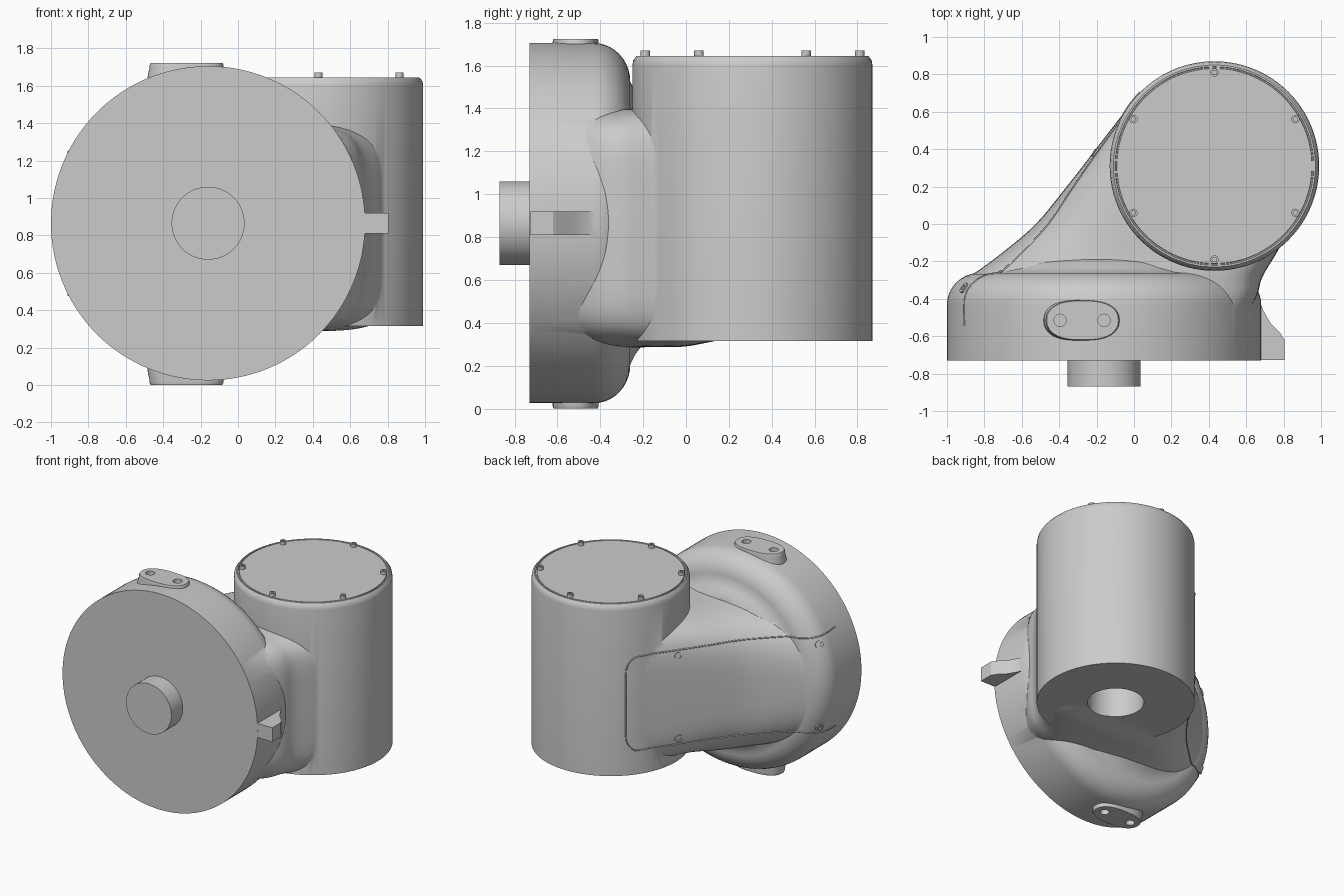
import bpy, bmesh
from math import sin, cos, pi, copysign
from mathutils import Vector, Matrix
from mathutils.bvhtree import BVHTree

if "Cube" in bpy.data.objects:
    bpy.data.objects.remove(bpy.data.objects["Cube"])

DX, DZ = -0.16, 0.865          # drum axis
CX, CY = 0.43, 0.31            # upright cylinder axis
FRONT = Matrix.Translation((DX, 0, DZ)) @ Matrix.Rotation(-pi / 2, 4, 'X')   # local z -> +y


def loft(name, rings, matrix=Matrix()):
    """Skin equal-length rings of points and cap both ends."""
    bm = bmesh.new()
    vs = [[bm.verts.new(matrix @ Vector(p)) for p in r] for r in rings]
    n = len(vs[0])
    for a, b in zip(vs, vs[1:]):
        for i in range(n):
            j = (i + 1) % n
            bm.faces.new((a[i], a[j], b[j], b[i]))
    bm.faces.new(vs[0][::-1])
    bm.faces.new(vs[-1])
    bmesh.ops.recalc_face_normals(bm, faces=bm.faces)
    me = bpy.data.meshes.new(name)
    bm.to_mesh(me)
    bm.free()
    ob = bpy.data.objects.new(name, me)
    bpy.context.collection.objects.link(ob)
    return ob


def lathe(name, profile, matrix=Matrix(), n=96):
    return loft(name, [[(r * cos(2 * pi * i / n), r * sin(2 * pi * i / n), h)
                        for i in range(n)] for r, h in profile], matrix)


def select(ob):
    bpy.ops.object.select_all(action='DESELECT')
    ob.select_set(True)
    bpy.context.view_layer.objects.active = ob


def boolean(ob, other, op):
    m = ob.modifiers.new(op, 'BOOLEAN')
    m.object, m.operation, m.solver = other, op, 'EXACT'
    select(ob)
    bpy.ops.object.modifier_apply(modifier=m.name)
    bpy.data.objects.remove(other)


def smooth(ob, angle=0.55):
    select(ob)
    bpy.ops.object.shade_smooth_by_angle(angle=angle)


def spow(v, e):
    return copysign(abs(v) ** e, v)


# Drum with rounded rear shoulder
shoulder = [(0.66 + 0.18 * cos(a * pi / 20), -0.43 + 0.17 * sin(a * pi / 20)) for a in range(11)]
housing = lathe("housing", [(0.84, -0.73)] + shoulder + [(0.61, -0.235), (0.57, -0.205), (0.53, -0.19)],
                FRONT, 128)

# Bridge: y, left x, right x, bottom z, top z, squareness of the left side
rows = [(-0.55, -0.88, 0.56, 0.32, 1.38, 2.1), (-0.40, -0.94, 0.65, 0.29, 1.395, 2.2),
        (-0.30, -0.90, 0.68, 0.285, 1.40, 2.4), (-0.24, -0.82, 0.71, 0.285, 1.40, 2.6),
        (-0.15, -0.70, 0.765, 0.287, 1.395, 2.9), (0.0, -0.525, 0.84, 0.29, 1.395, 3.4),
        (0.2, -0.36, 0.85, 0.325, 1.395, 4.0), (0.4, -0.205, 0.85, 0.33, 1.395, 4.6),
        (0.62, -0.035, 0.80, 0.33, 1.395, 5.0)]


def catmull(a, b, c, d, t):
    return [0.5 * (2 * q + (r - p) * t + (2 * p - 5 * q + 4 * r - s) * t * t
                   + (3 * q - p - 3 * r + s) * t ** 3) for p, q, r, s in zip(a, b, c, d)]


sections = []
for k in range(len(rows) - 1):
    pick = [rows[min(max(k + o, 0), len(rows) - 1)] for o in (-1, 0, 1, 2)]
    sections += [catmull(*pick, s / 5) for s in range(5)]
sections.append(rows[-1])
rings = []
for y, xl, xr, zb, zt, nl in sections:
    ring = []
    for i in range(96):
        c, s = cos(2 * pi * i / 96), sin(2 * pi * i / 96)
        e = 2 / (nl if c < 0 else 6)
        ring.append(((xl + xr) / 2 + (xr - xl) / 2 * spow(c, e), y,
                     (zb + zt) / 2 + (zt - zb) / 2 * spow(s, e)))
    rings.append(ring)
boolean(housing, loft("bridge", rings), 'UNION')

# Upright cylinder with lid groove
boolean(housing, lathe("upright", [(0.56, 0.315), (0.56, 1.60), (0.556, 1.625), (0.54, 1.645),
                                   (0.531, 1.645), (0.529, 1.637), (0.523, 1.637), (0.521, 1.645)],
                       Matrix.Translation((CX, CY, 0)), 128), 'UNION')

# Side lug
lug = [(0.5, -0.728), (0.805, -0.728), (0.805, -0.62), (0.78, -0.58), (0.73, -0.53),
       (0.69, -0.46), (0.66, -0.38), (0.5, -0.38)]
boolean(housing, loft("lug", [[(x, y, z) for x, y in lug] for z in (0.81, 0.92)]), 'UNION')

# Oval pads above and below, each with two holes
for sgn in (1, -1):
    pad = [[(-0.275 + 0.197 * k * spow(cos(i * pi / 32), 0.75),
             -0.515 + 0.107 * k * spow(sin(i * pi / 32), 0.9), 0.8615 + sgn * h)
            for i in range(64)]
           for k, h in ((1.08, 0.70), (1.05, 0.80), (1.0, 0.835), (1.0, 0.85), (0.97, 0.8615))]
    boolean(housing, loft("pad", pad), 'UNION')
    for x in (-0.395, -0.16):
        boolean(housing, lathe("hole", [(0.033, 0.80), (0.033, 0.95)],
                Matrix.Translation((x, -0.515, 0.8615)) @ Matrix.Scale(sgn, 4, (0, 0, 1)), 24),
                'DIFFERENCE')

# Bore in the underside
boolean(housing, lathe("bore", [(0.2, 0.1), (0.2, 0.72)], Matrix.Translation((CX, CY, 0)), 64),
        'DIFFERENCE')
smooth(housing)

# Front shaft
smooth(lathe("shaft", [(0.195, -0.87), (0.195, -0.72)], FRONT, 64))

# Lid bolts
for i in range(6):
    a = pi / 6 + i * pi / 3
    smooth(lathe("lid_bolt", [(0.022, 1.63), (0.022, 1.67), (0.012, 1.67), (0.012, 1.655)],
                 Matrix.Translation((CX + 0.5 * cos(a), CY + 0.5 * sin(a), 0)), 16))

# Access panel seam and screws, projected on the left rear side
tree = BVHTree.FromObject(housing, bpy.context.evaluated_depsgraph_get())


def project(u, z):
    return tree.ray_cast(Vector((u / 2 - 2, u / 2 + 2, z)), Vector((1, -1, 0)).normalized())[:2]


path = [(-1.45 + 2.05 * i / 40, 0.365 + 0.02 * max(0, 1 - i / 8)) for i in range(41)]
path += [(0.60 + 0.13 * sin(a * pi / 12), 0.235 + 0.13 * cos(a * pi / 12)) for a in range(1, 7)]
path += [(u, -v) for u, v in path[::-1]]
hits = [p for p in (project(u, 0.865 + v)[0] for u, v in path) if p]
cu = bpy.data.curves.new("panel_seam", 'CURVE')
cu.dimensions, cu.bevel_depth, cu.bevel_resolution = '3D', 0.005, 1
sp = cu.splines.new('POLY')
sp.points.add(len(hits) - 1)
for q, p in zip(sp.points, hits):
    q.co = (*p, 1)
seam = bpy.data.objects.new("panel_seam", cu)
bpy.context.collection.objects.link(seam)
select(seam)
bpy.ops.object.convert(target='MESH')

for u in (0.18, -1.25):
    for v in (0.32, -0.32):
        p, n = project(u, 0.865 + v)
        if p:
            smooth(lathe("panel_screw", [(0.03, -0.02), (0.03, 0.008), (0.016, 0.008), (0.016, -0.005)],
                         Matrix.Translation(p) @ n.to_track_quat('Z', 'Y').to_matrix().to_4x4(), 16))
